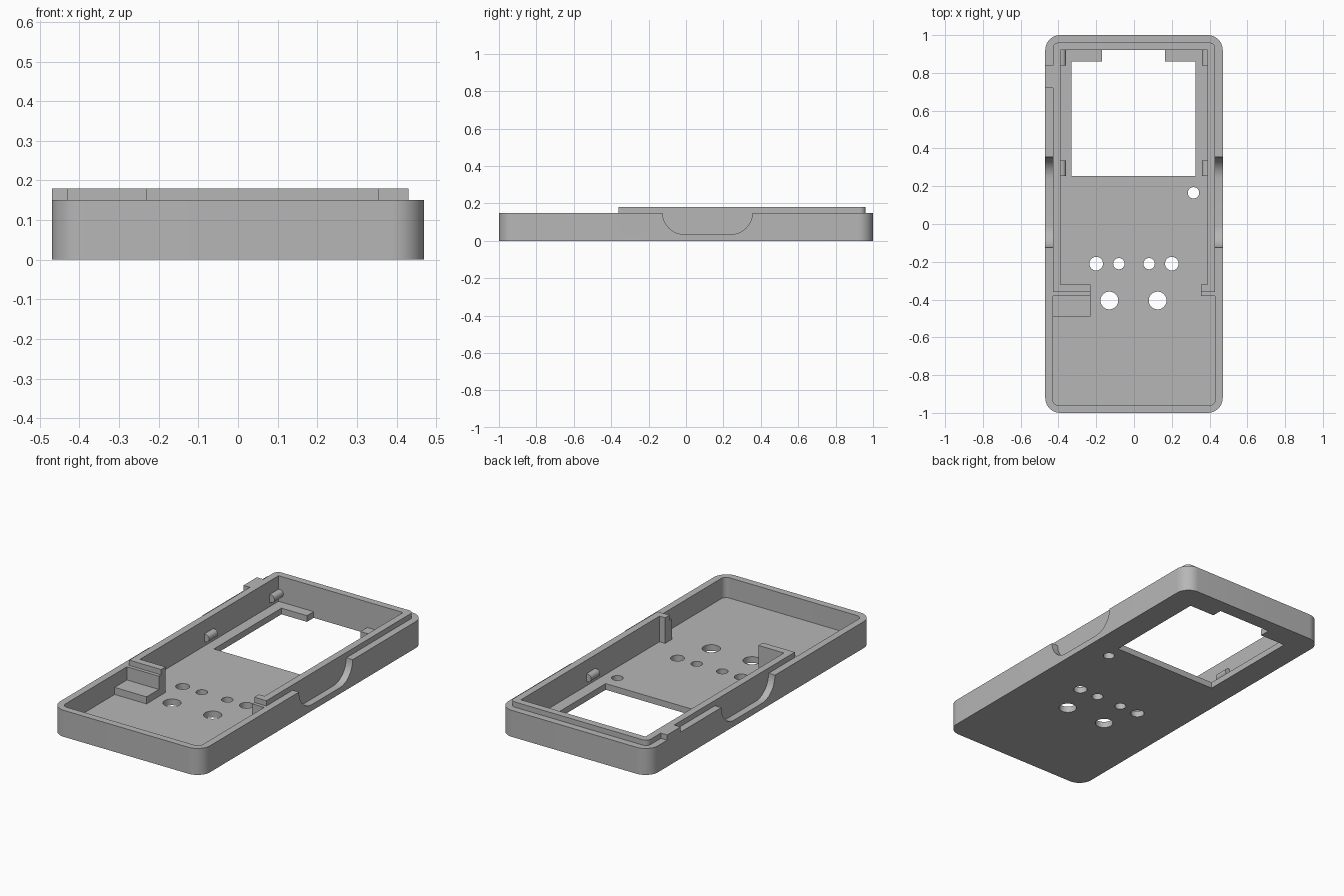
import bpy, bmesh
from math import pi, sin, cos, radians
from mathutils import Vector

default = bpy.data.objects.get("Cube")
if default:
    bpy.data.objects.remove(default, do_unlink=True)

grey = bpy.data.materials.new("plain_grey")
grey.use_nodes = True
tone = (0.47, 0.47, 0.47, 1)
grey.diffuse_color = tone
grey.node_tree.nodes["Principled BSDF"].inputs["Base Color"].default_value = tone

FLOOR, RIM, LIP = 0.035, 0.15, 0.18


def arc(cx, cy, r, start, end, steps=12):
    """Points along an arc, angles in degrees."""
    angles = [radians(start + (end - start) * i / steps) for i in range(steps + 1)]
    return [(cx + r * cos(a), cy + r * sin(a)) for a in angles]


def rect(x0, x1, y0, y1, front=0, back=0):
    """Rectangle outline with separate front and back corner radii."""
    points = []
    corners = [(x0, y0, 1, 1, front, 180), (x1, y0, -1, 1, front, 270),
               (x1, y1, -1, -1, back, 0), (x0, y1, 1, -1, back, 90)]
    for x, y, sx, sy, r, a in corners:
        points += arc(x + sx * r, y + sy * r, r, a, a + 90) if r else [(x, y)]
    return points


def prism(name, points, lo, hi, axis="z"):
    """Extrude a flat outline along an axis."""
    place = {"z": lambda u, v, w: (u, v, w),
             "x": lambda u, v, w: (w, u, v),
             "y": lambda u, v, w: (u, w, v)}[axis]
    bm = bmesh.new()
    face = bm.faces.new([bm.verts.new(place(u, v, lo)) for u, v in points])
    out = bmesh.ops.extrude_face_region(bm, geom=[face])["geom"]
    shift = Vector(place(0, 0, hi - lo))
    bmesh.ops.translate(bm, vec=shift, verts=[e for e in out if isinstance(e, bmesh.types.BMVert)])
    bmesh.ops.recalc_face_normals(bm, faces=bm.faces)
    mesh = bpy.data.meshes.new(name)
    bm.to_mesh(mesh)
    bm.free()
    mesh.materials.append(grey)
    obj = bpy.data.objects.new(name, mesh)
    bpy.context.collection.objects.link(obj)
    return obj


def combine(target, tool, operation):
    """Apply one boolean and remove the tool."""
    mod = target.modifiers.new(operation, "BOOLEAN")
    mod.operation, mod.object, mod.solver = operation, tool, "EXACT"
    graph = bpy.context.evaluated_depsgraph_get()
    result = bpy.data.meshes.new_from_object(target.evaluated_get(graph))
    target.modifiers.clear()
    target.data = result
    bpy.data.objects.remove(tool, do_unlink=True)


# Outer tray, raised lip and side tab
shell = prism("case_shell", rect(-0.47, 0.47, -1, 1, 0.08, 0.08), 0, RIM)
combine(shell, prism("lip", rect(-0.43, 0.43, -0.36, 0.96, 0, 0.03), 0.1, LIP), "UNION")
combine(shell, prism("side_tab", rect(-0.47, -0.41, 0.72, 0.84), 0.1, LIP), "UNION")

# Inner pockets joined by a gap between the two partitions
for outline in (rect(-0.43, 0.43, -0.96, -0.38, 0.03),
                rect(-0.39, 0.39, -0.32, 0.92),
                rect(-0.23, 0.355, -0.42, -0.28)):
    combine(shell, prism("pocket", outline, FLOOR, 0.3), "DIFFERENCE")

# Screen window with a wider notch at the back
for outline in (rect(-0.33, 0.325, 0.255, 0.86), rect(-0.17, 0.165, 0.8, 0.92)):
    combine(shell, prism("window", outline, -0.1, 0.1), "DIFFERENCE")

# Round button holes
holes = [(0.315, 0.165, 0.03), (-0.13, -0.405, 0.047), (0.125, -0.405, 0.047)]
for side in (-1, 1):
    holes += [(side * 0.2, -0.21, 0.036), (side * 0.08, -0.21, 0.03)]
for x, y, r in holes:
    combine(shell, prism("hole", arc(x, y, r, 0, 360, 32)[:-1], -0.1, 0.1), "DIFFERENCE")

# Finger scoops in the outer side walls
R = RIM - FLOOR
scoop = ([(-0.125, 0.25)] + arc(-0.125 + R, RIM, R, 180, 270)
         + arc(0.355 - R, RIM, R, 270, 360) + [(0.355, 0.25)])
for lo, hi in ((-0.6, -0.43), (0.43, 0.6)):
    combine(shell, prism("scoop", scoop, lo, hi, "x"), "DIFFERENCE")

# Low shelf in front of the wide partition
shelf = prism("inner_shelf", rect(-0.44, -0.23, -0.49, -0.38), 0.02, 0.075)

# Rounded screen clips on the side walls
parts = [shell, shelf]
for side, label in ((-1, "right"), (1, "left")):
    profile = [(0.4, 0.06)] + arc(0.382, 0.082, 0.022, 270, 90) + [(0.4, 0.104)]
    profile = [(side * x, z) for x, z in profile]
    for y0, y1, place in ((0.255, 0.335, "front"), (0.84, 0.925, "back")):
        parts.append(prism(f"{label}_{place}_clip", profile, y0, y1, "y"))

# Smooth curved walls, keep hard edges
bpy.ops.object.select_all(action="DESELECT")
for obj in parts:
    obj.select_set(True)
bpy.context.view_layer.objects.active = shell
bpy.ops.object.shade_smooth_by_angle(angle=radians(30))
